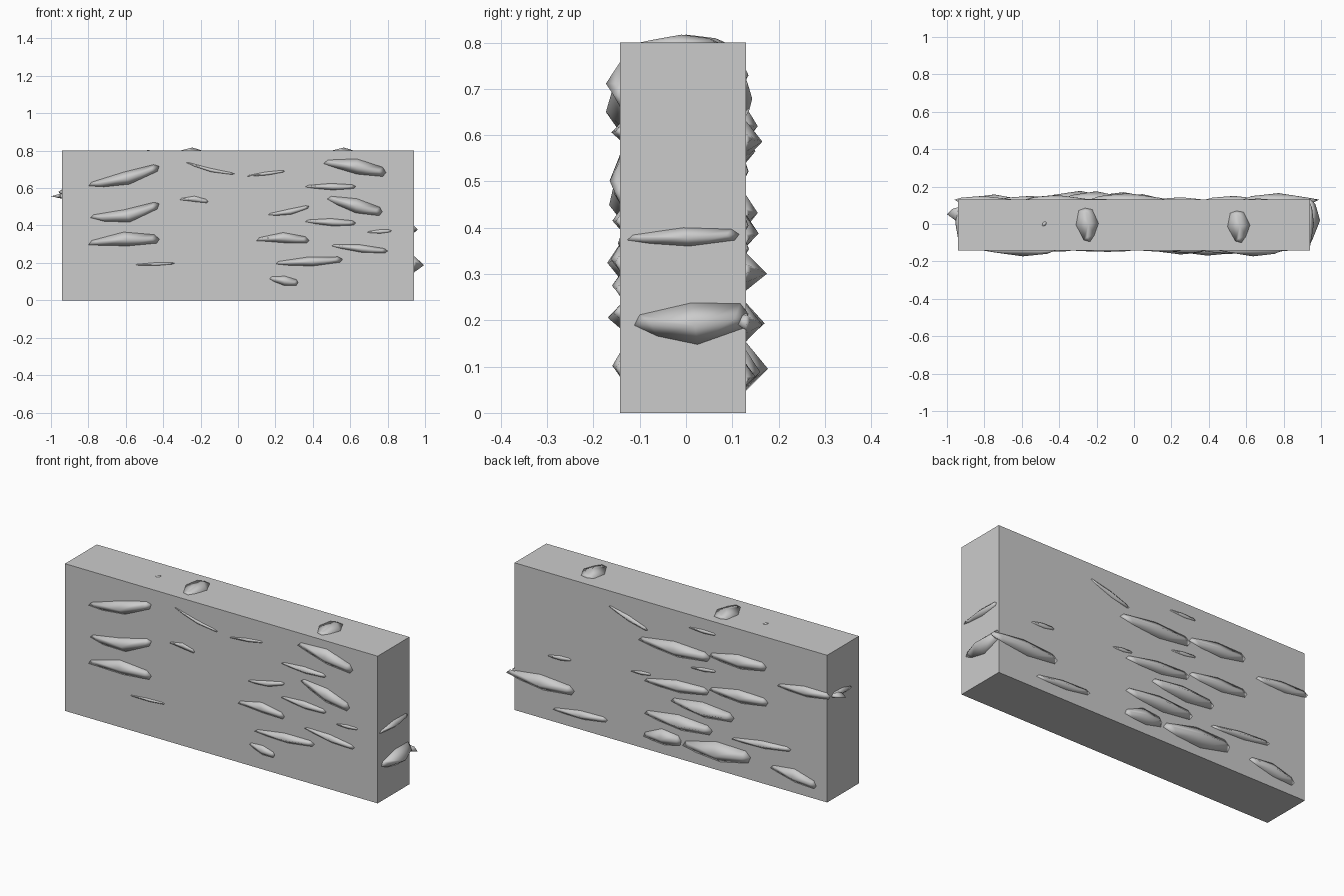
import bpy, bmesh, math
from mathutils import Vector

X, Y0, Y1, Z = 0.94, -0.143, 0.13, 0.8

# Faceted shard template: outline (t along length, s across width) and ridge
OUTLINE = [(0, -.12), (.05, .15), (.5, .5), (.93, .38), (1, .1), (.96, -.22), (.55, -.5), (.2, -.32)]
RIDGE = [(.14, 0, .3), (.53, -.05, 1), (.88, .05, .55)]

# Each face maps (u, v, height) to world space
FACES = {
    "front": lambda u, v, h: (u, Y0 - h, v),
    "back": lambda u, v, h: (u, Y1 + h, v),
    "right": lambda u, v, h: (X + h, u, v),
    "left": lambda u, v, h: (-X - h, u, v),
    "top": lambda u, v, h: (u, v, Z + h),
}


def add_shard(bm, place, u0, v0, u1, v1, width, height, bend=0):
    a, b = Vector((u0, v0)), Vector((u1, v1))
    n = Vector((-(b - a).y, (b - a).x)).normalized()
    if n.y < 0:
        n = -n

    def pt(t, s, h):
        p = a + (b - a) * t + n * (s * width + bend * 4 * t * (1 - t))
        return bm.verts.new(place(p.x, p.y, h))

    ring = [pt(t, s, 0) for t, s in OUTLINE]
    base = [pt(.5 + (t - .5) * .8, s * .8, -.02) for t, s in OUTLINE]
    r0, r1, r2 = [pt(t, s, h * height) for t, s, h in RIDGE]
    # Sides of the raised facets, ridge by ridge
    near = [r0, r1, r1, r2, r2, r2, r1, r0]
    faces = []
    for i in range(8):
        j = (i + 1) % 8
        p, q = near[i], near[j]
        faces.append(bm.faces.new((ring[i], ring[j], p)))
        if p != q:
            faces.append(bm.faces.new((ring[j], q, p)))
        faces.append(bm.faces.new((ring[i], base[i], base[j], ring[j])))
    faces.append(bm.faces.new(base))
    for f in faces:
        f.smooth = True


def shard_set(face, rows):
    bm = bmesh.new()
    for row in rows:
        add_shard(bm, FACES[face], *row)
    bmesh.ops.recalc_face_normals(bm, faces=bm.faces[:])
    me = bpy.data.meshes.new(face + "_chips")
    bm.to_mesh(me)
    bm.free()
    ob = bpy.data.objects.new(face + "_chips", me)
    bpy.context.collection.objects.link(ob)


# Main slab
bpy.ops.mesh.primitive_cube_add(size=1, location=(0, (Y0 + Y1) / 2, Z / 2))
slab = bpy.context.object
slab.name = "slab"
slab.scale = (2 * X, Y1 - Y0, Z)

# Rows: start u, v, end u, v, width, height, bend
shard_set("front", [
    (-.80, .62, -.42, .71, .07, .03, -.015),
    (-.79, .45, -.42, .51, .07, .023, -.03),
    (-.80, .305, -.42, .32, .075, .027, .015),
    (-.28, .74, -.02, .675, .018, .006, -.01),
    (-.31, .54, -.16, .525, .03, .004, .01),
    (.05, .665, .25, .69, .018, .006),
    (.46, .74, .79, .675, .08, .03, .01),
    (.36, .61, .63, .605, .035, .018),
    (.48, .55, .77, .465, .075, .022),
    (.36, .425, .63, .41, .04, .016),
    (.16, .46, .38, .50, .03, .012, -.008),
    (.10, .325, .38, .315, .055, .02, .015),
    (.50, .295, .80, .26, .04, .017),
])
shard_set("front", [
    (.20, .20, .56, .215, .05, .026),
    (.17, .12, .32, .09, .05, .016),
    (.69, .365, .82, .37, .02, .004),
    (-.55, .19, -.34, .197, .016, .005),
])
shard_set("back", [
    (.99, .20, .58, .19, .08, .035),
    (.71, .07, .38, .09, .045, .02),
    (.375, .72, .14, .645, .03, .013),
    (.195, .59, -.237, .59, .08, .035),
    (-.23, .615, -.575, .63, .075, .025),
    (.16, .375, -.23, .405, .065, .027),
    (-.23, .43, -.585, .44, .07, .025),
    (0, .31, -.38, .30, .08, .045),
    (.16, .20, -.25, .195, .08, .04),
    (.165, .075, -.063, .09, .085, .03, .01),
    (-.07, .09, -.48, .11, .105, .047),
    (-.363, .195, -.724, .225, .04, .02),
    (-.60, .105, -.874, .065, .07, .028, .01),
    (-.64, .56, -.96, .575, .055, .02),
    (-.11, .73, -.27, .73, .02, .005),
    (.74, .35, .60, .36, .025, .006),
    (-.12, .515, -.27, .53, .02, .005),
    (.24, .40, .12, .41, .02, .005),
])
shard_set("right", [
    (-.127, .378, .115, .382, .04, .022),
    (-.112, .20, .135, .205, .09, .055, -.01),
])
shard_set("left", [
    (-.08, .55, .08, .565, .035, .015),
    (.01, .555, .09, .56, .03, .06),
])
shard_set("top", [
    (-.25, -.095, -.25, .085, .12, .017),
    (.56, -.10, .56, .07, .12, .017),
    (-.49, -.01, -.47, .01, .02, .005),
])
